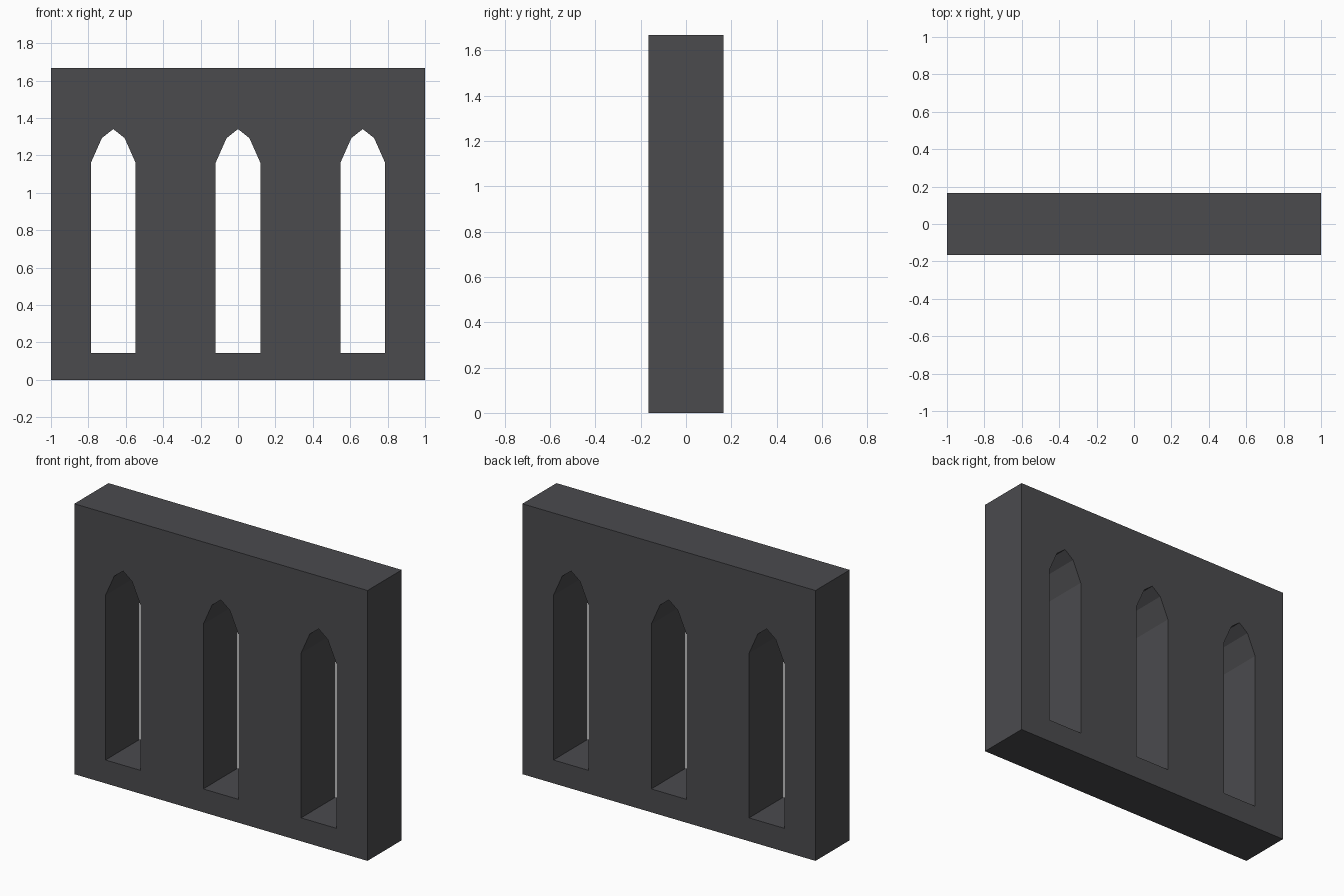
import bpy, bmesh

if "Cube" in bpy.data.objects:
    bpy.data.objects.remove(bpy.data.objects["Cube"])

W, D, H = 2.0, 0.333, 1.667

stone = bpy.data.materials.new("dark grey stone")
stone.diffuse_color = (0.07, 0.07, 0.076, 1)
stone.use_nodes = True
stone.node_tree.nodes["Principled BSDF"].inputs["Base Color"].default_value = stone.diffuse_color


def prism(name, profile, depth):
    """Extrude an x-z profile along y, centred on y = 0."""
    bm = bmesh.new()
    face = bm.faces.new([bm.verts.new((x, -depth / 2, z)) for x, z in profile])
    ext = bmesh.ops.extrude_face_region(bm, geom=[face])
    bmesh.ops.translate(bm, vec=(0, depth, 0),
                        verts=[v for v in ext["geom"] if isinstance(v, bmesh.types.BMVert)])
    bmesh.ops.recalc_face_normals(bm, faces=bm.faces)
    mesh = bpy.data.meshes.new(name)
    bm.to_mesh(mesh)
    bm.free()
    mesh.materials.append(stone)
    obj = bpy.data.objects.new(name, mesh)
    bpy.context.collection.objects.link(obj)
    return obj


# Wall slab
wall = prism("wall", [(-W / 2, 0), (W / 2, 0), (W / 2, H), (-W / 2, H)], D)

# Pointed arch openings cut through the wall
half_arch = [(0.12, 0.144), (0.12, 1.16), (0.061, 1.293)]
arch = half_arch + [(0, 1.341)] + [(-x, z) for x, z in reversed(half_arch)]
for i in range(3):
    cutter = prism(f"window_cutter_{i + 1}", arch, D * 2)
    cutter.location.x = (i - 1) * 0.667
    cutter.hide_render = True
    cutter.display_type = 'WIRE'
    cut = wall.modifiers.new(f"window_{i + 1}", 'BOOLEAN')
    cut.operation = 'DIFFERENCE'
    cut.solver = 'EXACT'
    cut.object = cutter
